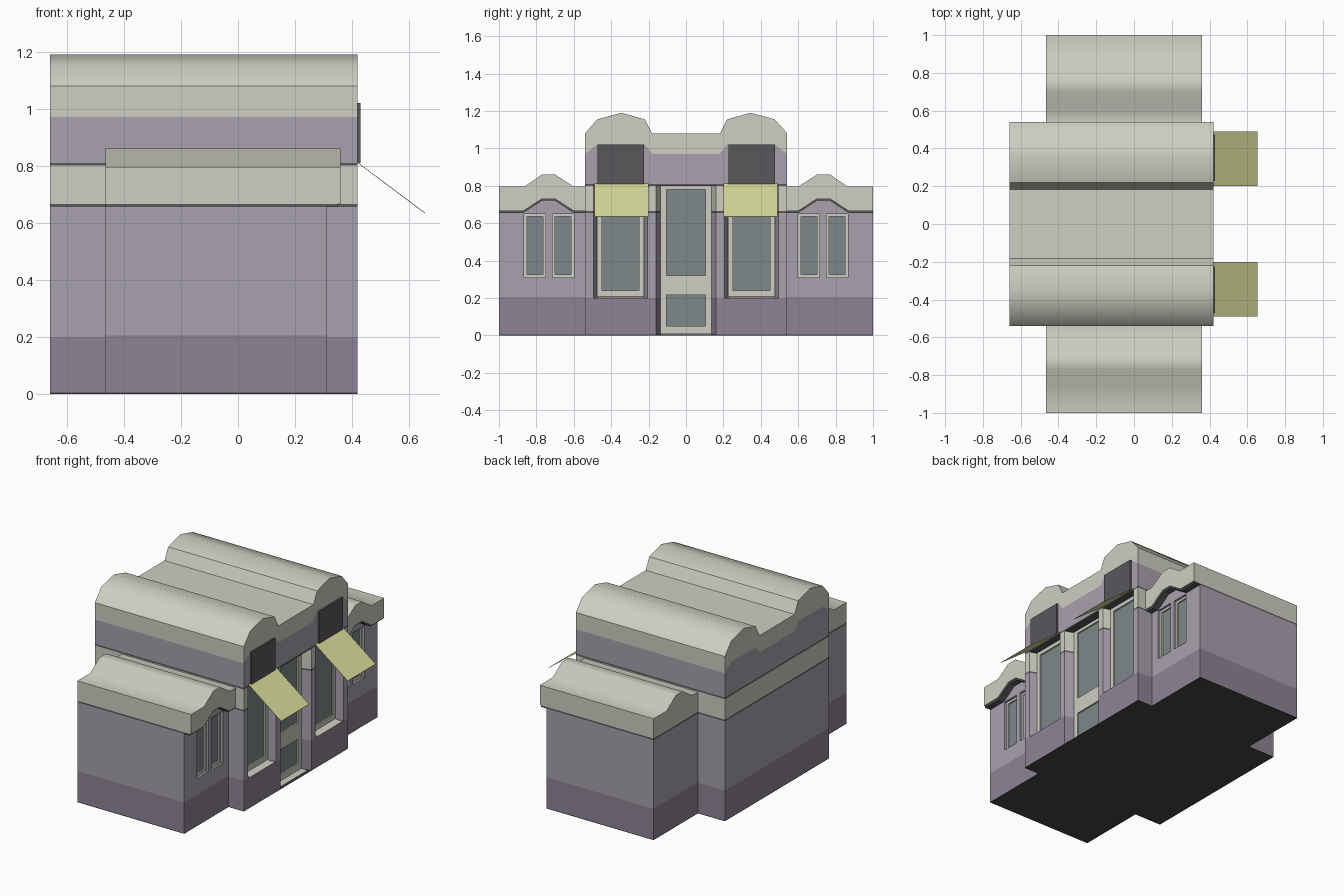
import bpy, bmesh, math

if "Cube" in bpy.data.objects:
    bpy.data.objects.remove(bpy.data.objects["Cube"])


def material(name, r, g, b):
    m = bpy.data.materials.new(name)
    m.diffuse_color = (r, g, b, 1)
    m.use_nodes = True
    m.node_tree.nodes["Principled BSDF"].inputs["Base Color"].default_value = m.diffuse_color
    return m


WALL = material("wall_mauve", .39, .355, .42)
BASE = material("base_mauve", .27, .23, .30)
CREAM = material("cream", .62, .62, .54)
DARK = material("dark_trim", .10, .095, .105)
FLOOR = material("floor_dark", .06, .06, .06)
GLASS = material("glass", .21, .245, .25)
CLOTH = material("awning_cloth", .70, .72, .33)

PLACE = {"x": lambda p, t: (t, p[0], p[1]),
         "y": lambda p, t: (p[0], t, p[1]),
         "z": lambda p, t: (p[0], p[1], t)}


def prism(name, pts, axis, a, b, mat, smooth=False):
    """Extrude a closed outline along an axis from a to b."""
    bm = bmesh.new()
    put = PLACE[axis]
    face = bm.faces.new([bm.verts.new(put(p, a)) for p in pts])
    ext = bmesh.ops.extrude_face_region(bm, geom=[face])
    d = put((0, 0), b - a)
    bmesh.ops.translate(bm, vec=d, verts=[v for v in ext["geom"] if isinstance(v, bmesh.types.BMVert)])
    bmesh.ops.recalc_face_normals(bm, faces=bm.faces)
    me = bpy.data.meshes.new(name)
    bm.to_mesh(me)
    bm.free()
    me.materials.append(mat)
    ob = bpy.data.objects.new(name, me)
    bpy.context.collection.objects.link(ob)
    if smooth:
        bpy.ops.object.select_all(action="DESELECT")
        ob.select_set(True)
        bpy.context.view_layer.objects.active = ob
        bpy.ops.object.shade_smooth_by_angle(angle=math.radians(40))
    return ob


def rect(a0, a1, b0, b1):
    return [(a0, b0), (a1, b0), (a1, b1), (a0, b1)]


def glazed(name, x, y0, y1, z0, z1, border, panes):
    """Frame with one pane per (bottom, top) pair, facing +x."""
    for i, (a, b) in enumerate([(y0, y0 + border), (y1 - border, y1)]):
        prism(f"{name}_stile_{i}", rect(a, b, z0, z1), "x", x, x + .015, CREAM)
    edges = [z0] + [z for p in panes for z in p] + [z1]
    for i in range(0, len(edges), 2):
        prism(f"{name}_rail_{i}", rect(y0 + border, y1 - border, edges[i], edges[i + 1]),
              "x", x, x + .015, CREAM)
    for i, (a, b) in enumerate(panes):
        prism(f"{name}_glass_{i}", rect(y0 + border, y1 - border, a, b), "x", x, x + .005, GLASS)


def mirrored(pts):
    """Outline half given for +y, completed on -y."""
    return pts + [(-y, z) for y, z in reversed(pts)]


# Main block plan, with splayed notches for door and windows
def main_plan(door=True, windows=True):
    half = [(-.66, .54), (.42, .54)]
    if windows:
        half += [(.42, .495), (.36, .475), (.36, .225), (.42, .205)]
    if door:
        half += [(.42, .16), (.35, .135)]
    return half + [(x, -y) for x, y in reversed(half)]


prism("main_floor", main_plan(False, False), "z", 0, .004, FLOOR)
prism("main_base", main_plan(True, False), "z", .004, .2, BASE)
prism("main_wall", main_plan(), "z", .2, .655, WALL)
prism("main_lower_trim", main_plan(), "z", .655, .665, DARK)
prism("main_band", main_plan(), "z", .665, .80, CREAM)
prism("main_upper_trim", main_plan(False, False), "z", .80, .81, DARK)

# Upper wall and double-humped roof cap
low = [(.54, .97), (.475, 1.02), (.22, 1.02), (.18, .97)]
top = [(.54, 1.08), (.475, 1.155), (.345, 1.19), (.22, 1.155), (.182, 1.08)]
prism("upper_wall", [(.54, .81)] + mirrored(low) + [(-.54, .81)], "x", -.66, .42, WALL)
prism("main_roof", mirrored(top) + mirrored(low)[::-1], "x", -.66, .42, CREAM, True)

# Door
glazed("door", .35, -.135, .135, .01, .80, .03, [(.05, .215), (.32, .78)])
prism("door_sill", rect(.35, .41, -.135, .135), "z", .004, .01, CREAM)

for s, side in ((-1, "left"), (1, "right")):
    def flip(pts):
        return [(s * y, z) for y, z in pts]

    def flip_plan(pts):
        return [(x, s * y) for x, y in pts]

    # Tall window, sign panel and awning
    y0, y1 = sorted((s * .225, s * .475))
    glazed(side + "_tall_window", .36, y0, y1, .2, .80, .025, [(.24, .775)])
    prism(side + "_window_sill", [(.36, .2), (.42, .2), (.36, .212)], "y", y0, y1, CREAM)
    prism(side + "_upper_panel", rect(y0 + .003, y1, .81, 1.02), "x", .42, .43, DARK)
    y0, y1 = sorted((s * .20, s * .49))
    prism(side + "_awning", [(.42, .812), (.655, .636), (.655, .633), (.42, .809)],
          "y", y0, y1, CLOTH)

    # Wing body
    plan = flip_plan(rect(-.465, .31, .54, 1))
    notched = flip_plan([(-.465, .54), (.31, .54), (.31, .6), (.28, .6), (.28, .715), (.31, .715),
                         (.31, .75), (.28, .75), (.28, .865), (.31, .865), (.31, 1), (-.465, 1)])
    prism(side + "_wing_floor", plan, "z", 0, .004, FLOOR)
    prism(side + "_wing_base", plan, "z", .004, .205, BASE)
    prism(side + "_wing_wall_lower", plan, "z", .205, .31, WALL)
    prism(side + "_wing_wall", notched, "z", .31, .65, WALL)
    prism(side + "_wing_wall_top", plan, "z", .65, .655, WALL)
    prism(side + "_wing_trim", flip_plan(rect(-.465, .25, .54, 1)), "z", .655, .665, DARK)
    for i, a in enumerate((.6, .75)):
        y0, y1 = sorted((s * a, s * (a + .115)))
        glazed(f"{side}_wing_window_{i}", .28, y0, y1, .31, .65, .015, [(.325, .635)])

    # Wing roof band, arched over the windows at the front
    arch = [(.54, .665), (.6, .665), (.70, .73), (.77, .73), (.87, .665), (1, .665)]
    under = [(y, z - .01) for y, z in arch]
    crest = [(1, .795), (.865, .795), (.77, .86), (.70, .86), (.6, .795), (.54, .795)]
    prism(side + "_wing_gable", flip(under[1:5]), "x", .25, .31, WALL)
    prism(side + "_wing_arch_trim", flip(arch + under[::-1]), "x", .25, .35, DARK)
    prism(side + "_wing_roof_front", flip(arch + crest), "x", .25, .36, CREAM, True)
    prism(side + "_wing_roof", flip([(.54, .665), (1, .665)] + crest), "x", -.465, .25, CREAM, True)
